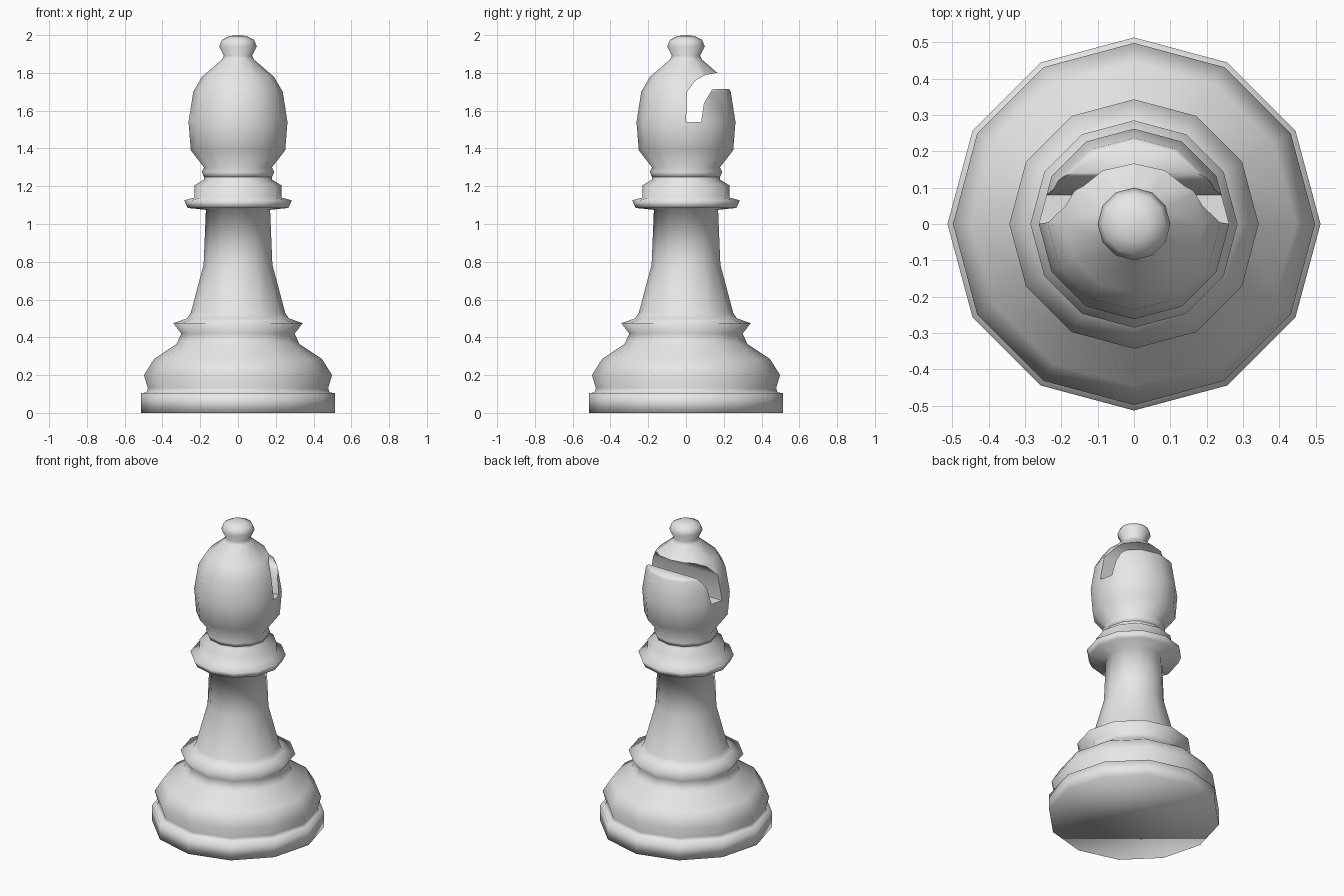
import bpy
import bmesh
import math

SIDES = 12

if "Cube" in bpy.data.objects:
    bpy.data.objects.remove(bpy.data.objects["Cube"], do_unlink=True)

stone = bpy.data.materials.new("pale_grey")
stone.use_nodes = True
GREY = (0.8, 0.8, 0.8, 1)
stone.diffuse_color = GREY
stone.node_tree.nodes["Principled BSDF"].inputs["Base Color"].default_value = GREY


def add_object(name, bm):
    bmesh.ops.recalc_face_normals(bm, faces=bm.faces)
    mesh = bpy.data.meshes.new(name)
    bm.to_mesh(mesh)
    bm.free()
    mesh.materials.append(stone)
    obj = bpy.data.objects.new(name, mesh)
    bpy.context.collection.objects.link(obj)
    return obj


def lathe(name, profile, tip=None):
    """Revolve (radius, height) points, cap the bottom, optionally close to a tip."""
    bm = bmesh.new()
    rings = []
    for r, z in profile:
        rings.append([bm.verts.new((r * math.cos(a), r * math.sin(a), z))
                      for a in (math.tau * i / SIDES for i in range(SIDES))])
    bm.faces.new(rings[0])
    for low, high in zip(rings, rings[1:]):
        for i in range(SIDES):
            j = (i + 1) % SIDES
            bm.faces.new((low[i], low[j], high[j], high[i]))
    if tip is not None:
        top = bm.verts.new((0, 0, tip))
        for i in range(SIDES):
            bm.faces.new((rings[-1][i], rings[-1][(i + 1) % SIDES], top))
    return add_object(name, bm)


def smooth(obj, degrees):
    bpy.ops.object.select_all(action='DESELECT')
    obj.select_set(True)
    bpy.context.view_layer.objects.active = obj
    bpy.ops.object.shade_smooth_by_angle(angle=math.radians(degrees))


# Base, stem and collar
body = lathe("base_and_stem", [
    (0.513, 0), (0.513, 0.105), (0.485, 0.108), (0.477, 0.13), (0.498, 0.2),
    (0.445, 0.285), (0.325, 0.365), (0.3, 0.42), (0.343, 0.475), (0.27, 0.5),
    (0.25, 0.53), (0.182, 0.785), (0.17, 1.075), (0.267, 1.085), (0.285, 1.125),
    (0.23, 1.14), (0.23, 1.205), (0.18, 1.235), (0.18, 1.25)])
smooth(body, 180)

# Head with its finial
head = lathe("head", [
    (0.178, 1.245), (0.192, 1.275), (0.18, 1.3), (0.25, 1.39), (0.262, 1.54),
    (0.237, 1.7), (0.19, 1.78), (0.085, 1.87), (0.075, 1.89), (0.1, 1.94),
    (0.085, 1.975), (0.045, 1.995)], tip=2.0)

# Curved notch cut across the back of the head
outline = [(0, 1.54), (0.08, 1.54), (0.095, 1.64), (0.14, 1.715), (0.4, 1.715),
           (0.4, 1.8), (0.165, 1.8), (0.105, 1.79), (0.05, 1.76), (0.005, 1.7)]
bm = bmesh.new()
side = bm.faces.new([bm.verts.new((-0.5, y, z)) for y, z in outline])
wall = bmesh.ops.extrude_face_region(bm, geom=[side])
bmesh.ops.translate(bm, vec=(1, 0, 0),
                    verts=[v for v in wall["geom"] if isinstance(v, bmesh.types.BMVert)])
cutter = add_object("notch_cutter", bm)
cutter.hide_render = True

cut = head.modifiers.new("notch", 'BOOLEAN')
cut.operation = 'DIFFERENCE'
cut.solver = 'EXACT'
cut.object = cutter
bpy.context.view_layer.objects.active = head
bpy.ops.object.modifier_apply(modifier=cut.name)
bpy.data.objects.remove(cutter, do_unlink=True)
smooth(head, 72)
